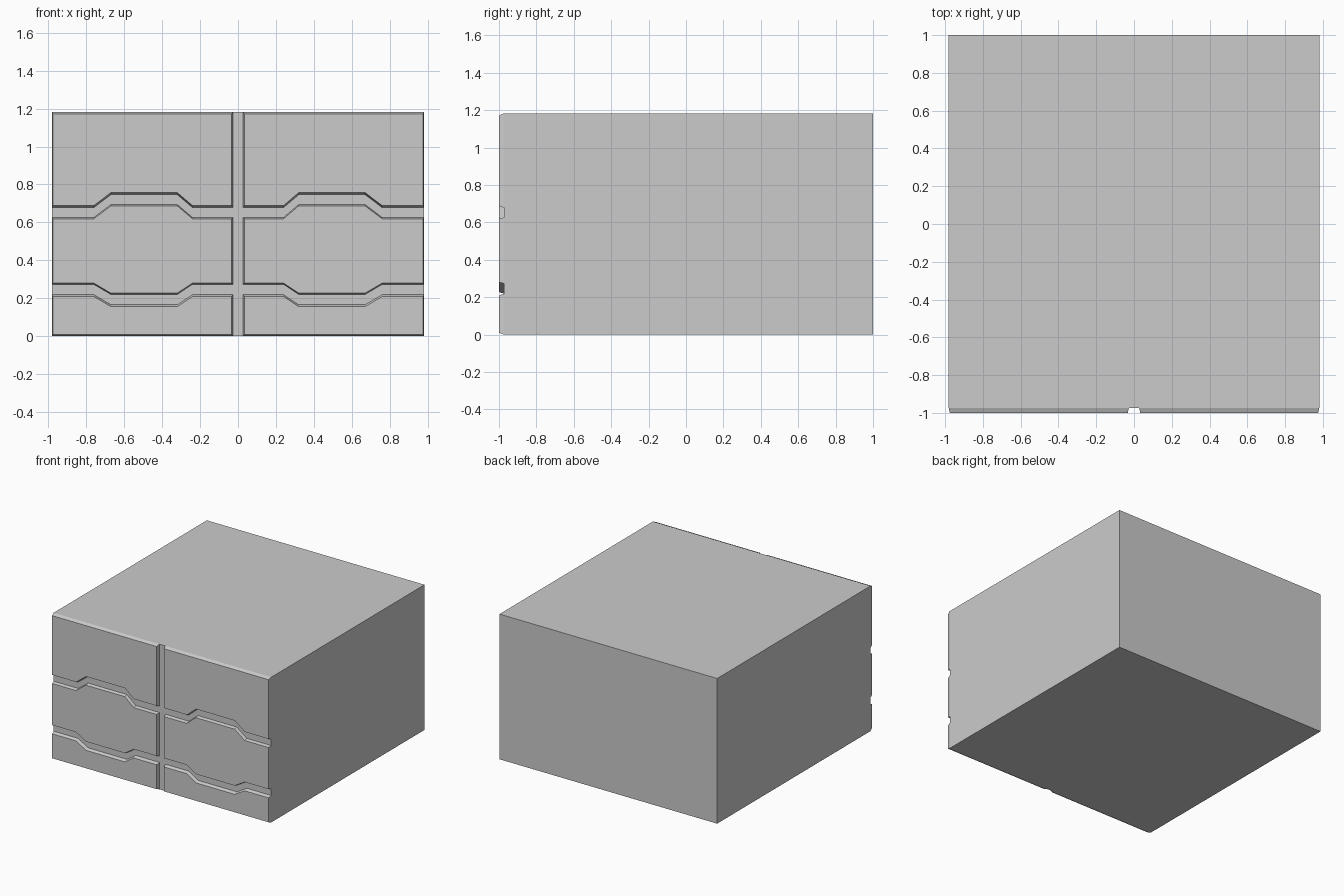
import bpy, bmesh

if "Cube" in bpy.data.objects:
    bpy.data.objects.remove(bpy.data.objects["Cube"])

HALF_W, HEIGHT = 0.981, 1.183
BACK_Y, PANEL_Y, FRONT_Y = 1.0, -0.973, -1.0
X_IN, X_OUT = 0.027, HALF_W      # inner and outer edge of the right-hand panels
STEPS = [0.24, 0.32, 0.67, 0.76]   # where the stepped edges bend


def make_object(name, bm):
    bmesh.ops.recalc_face_normals(bm, faces=bm.faces)
    mesh = bpy.data.meshes.new(name)
    bm.to_mesh(mesh)
    bm.free()
    obj = bpy.data.objects.new(name, mesh)
    bpy.context.collection.objects.link(obj)
    return obj


def edge(flat, step, x0, x1):
    """Panel edge from left to right; step is the rise of its middle part."""
    if step == 0:
        return [(x0, flat), (x1, flat)]
    z = [flat, flat + step, flat + step, flat]
    return [(x0, flat)] + list(zip(STEPS, z)) + [(x1, flat)]


def panel(name, bottom, top, inset):
    """Raised panel with sloping rim, mirrored to the other side."""
    bm = bmesh.new()
    loops = []
    for y, dz, dx in ((PANEL_Y, 0, 0), (FRONT_Y, inset, 0.006)):
        low = edge(bottom[0] + dz, bottom[1], X_IN + dx, X_OUT - dx)
        high = edge(top[0] - dz, top[1], X_IN + dx, X_OUT - dx)
        loops.append([bm.verts.new((x, y, z)) for x, z in low + high[::-1]])
    back, front = loops
    n = len(back)
    bm.faces.new(front)
    bm.faces.new(back)
    for i in range(n):
        j = (i + 1) % n
        bm.faces.new((back[i], back[j], front[j], front[i]))
    obj = make_object(name, bm)
    obj.modifiers.new("Mirror", 'MIRROR').use_mirror_merge = False
    return obj


# Main block behind the panels
bm = bmesh.new()
bmesh.ops.create_cube(bm, size=1)
for v in bm.verts:
    v.co.x *= 2 * HALF_W
    v.co.y = BACK_Y if v.co.y > 0 else PANEL_Y
    v.co.z = HEIGHT if v.co.z > 0 else 0
make_object("main_block", bm)

# Front panels in three rows: (flat height, step) of the lower and upper edge
panel("lower_panels", (0.0, 0), (0.219, -0.053), 0.010)
panel("middle_panels", (0.273, -0.053), (0.626, 0.068), 0.007)
panel("upper_panels", (0.678, 0.068), (HEIGHT, 0), 0.011)
